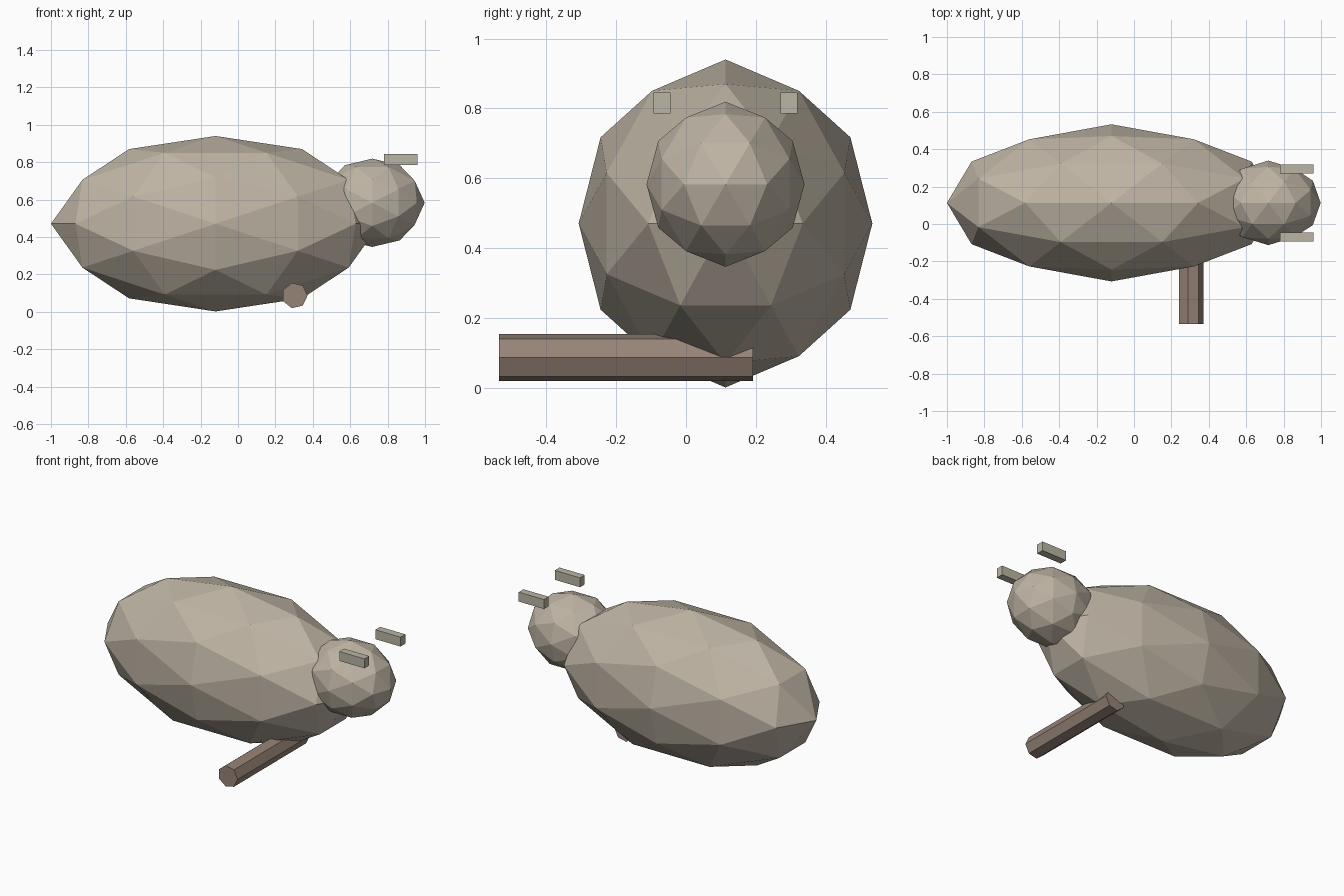
import bpy, bmesh, math
from mathutils import Matrix, Vector

if "Cube" in bpy.data.objects:
    bpy.data.objects.remove(bpy.data.objects["Cube"])


def make_material(name, rgb):
    mat = bpy.data.materials.new(name)
    mat.diffuse_color = (*rgb, 1.0)
    mat.use_nodes = True
    mat.node_tree.nodes["Principled BSDF"].inputs["Base Color"].default_value = mat.diffuse_color
    return mat


WOOL = make_material("warm_grey_wool", (0.515, 0.456, 0.371))
EAR = make_material("pale_grey_ear", (0.49, 0.46, 0.37))
LEG = make_material("brown_leg", (0.305, 0.227, 0.184))


def finish(bm, name, mat):
    bmesh.ops.recalc_face_normals(bm, faces=bm.faces)
    mesh = bpy.data.meshes.new(name)
    bm.to_mesh(mesh)
    bm.free()
    mesh.materials.append(mat)
    obj = bpy.data.objects.new(name, mesh)
    bpy.context.collection.objects.link(obj)
    return obj


def faceted_ellipsoid(name, centre, radii, mat):
    """Low-poly icosphere turned so edge midpoints lie on the axes."""
    bm = bmesh.new()
    bmesh.ops.create_icosphere(bm, subdivisions=2, radius=1.0)
    turn = Matrix.Rotation(-math.atan(2) / 2, 4, 'Y')
    bm.transform(Matrix.Translation(centre) @ Matrix.Diagonal((*radii, 1)) @ turn)
    return finish(bm, name, mat)


def box(name, centre, size, mat):
    bm = bmesh.new()
    bmesh.ops.create_cube(bm, size=1.0)
    bm.transform(Matrix.Translation(centre) @ Matrix.Diagonal((*size, 1)))
    return finish(bm, name, mat)


MID_Y = 0.113

# Body and head
faceted_ellipsoid("body", (-0.12, MID_Y, 0.471), (0.88, 0.42, 0.469), WOOL)
faceted_ellipsoid("head", (0.718, MID_Y, 0.583), (0.28, 0.226, 0.236), WOOL)

# Ears, one on each side of the head
for side, label in ((-1, "right"), (1, "left")):
    box(label + "_ear", (0.87, MID_Y + side * 0.182, 0.815), (0.178, 0.048, 0.06), EAR)

# Leg: seven-sided rod lying along y, one corner pointing to +x
bm = bmesh.new()
rings = []
for y in (-0.535, 0.192):
    rings.append([bm.verts.new((0.303 + 0.069 * math.cos(i * math.tau / 7), y,
                                0.087 + 0.069 * math.sin(i * math.tau / 7)))
                  for i in range(7)])
for ring in rings:
    bm.faces.new(ring)
for i in range(7):
    j = (i + 1) % 7
    bm.faces.new((rings[0][i], rings[0][j], rings[1][j], rings[1][i]))
finish(bm, "leg", LEG)
